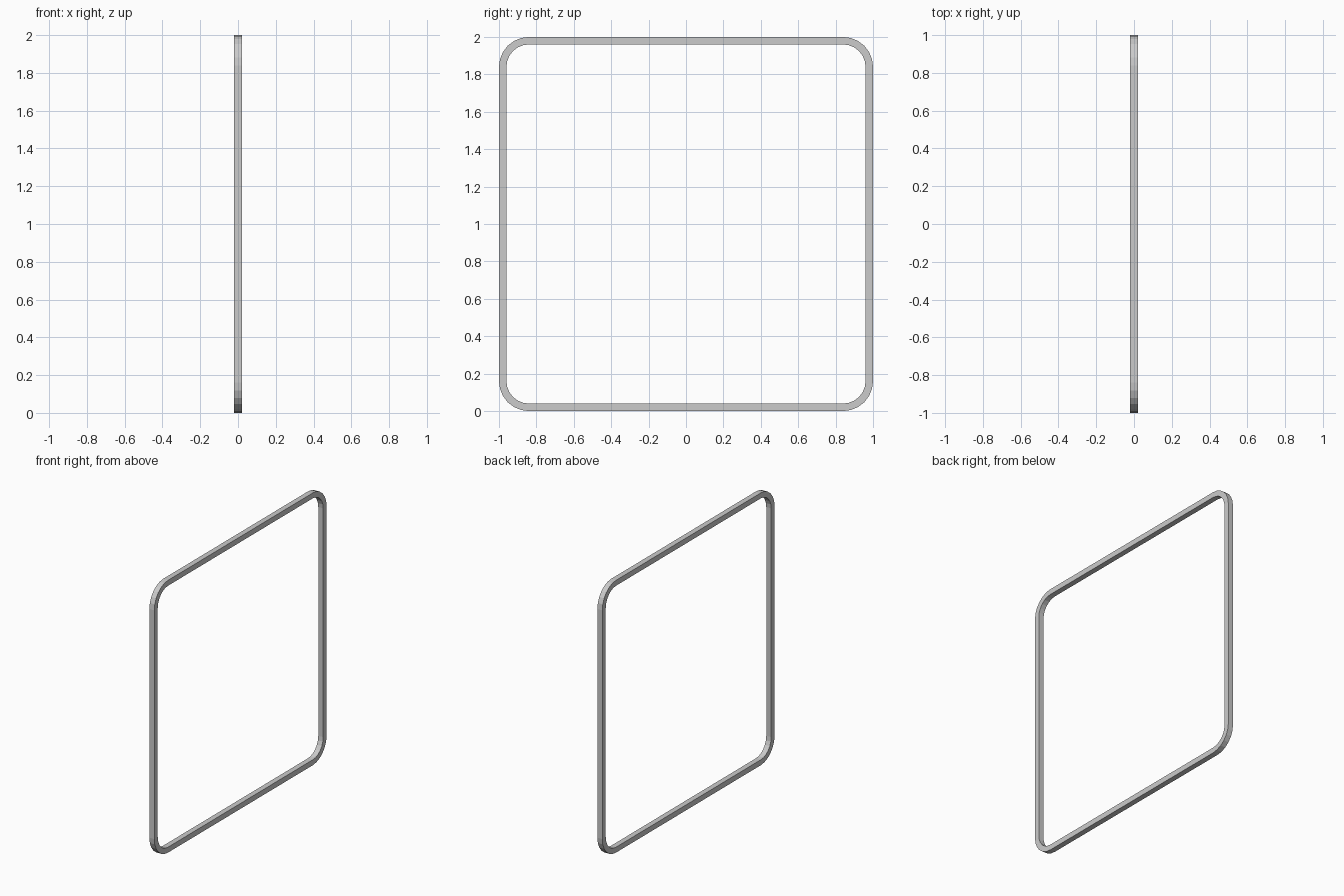
import bpy, bmesh, math

if "Cube" in bpy.data.objects:
    bpy.data.objects.remove(bpy.data.objects["Cube"])

HALF, THICK, RADIUS, SEGS = 1.0, 0.04, 0.16, 6


def rounded_square(bm, x, inset):
    """Loop of vertices in the YZ plane with concentric rounded corners."""
    c = HALF - RADIUS
    r = RADIUS - inset
    loop = []
    for q in range(4):
        mid = math.radians(45 + 90 * q)
        cy, cz = math.copysign(c, math.cos(mid)), math.copysign(c, math.sin(mid))
        for i in range(SEGS + 1):
            a = math.pi / 2 * (q + i / SEGS)
            loop.append(bm.verts.new((x, cy + r * math.cos(a), HALF + cz + r * math.sin(a))))
    return loop


# Square-section bar swept around a rounded square
bm = bmesh.new()
h = THICK / 2
rings = [rounded_square(bm, x, inset) for x, inset in ((-h, 0), (h, 0), (h, THICK), (-h, THICK))]
n = len(rings[0])
for k in range(4):
    a, b = rings[k], rings[(k + 1) % 4]
    for i in range(n):
        j = (i + 1) % n
        bm.faces.new((a[i], a[j], b[j], b[i]))
bmesh.ops.recalc_face_normals(bm, faces=bm.faces)
mesh = bpy.data.meshes.new("rounded_frame")
bm.to_mesh(mesh)
bm.free()
frame = bpy.data.objects.new("rounded_frame", mesh)
bpy.context.collection.objects.link(frame)
